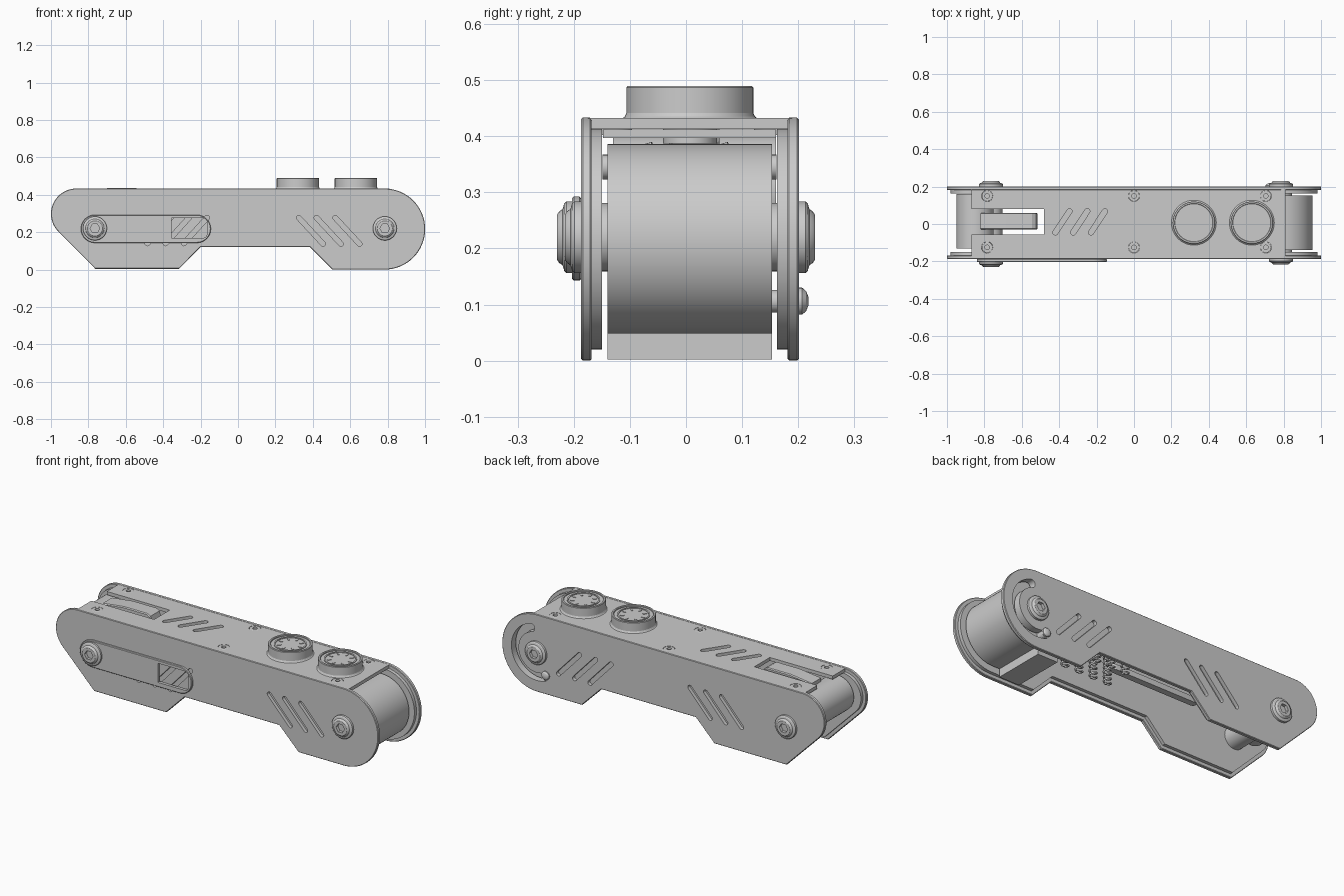
import bpy, bmesh, math
from mathutils import Matrix, Vector

if "Cube" in bpy.data.objects:
    bpy.data.objects.remove(bpy.data.objects["Cube"])

def select(ob):
    bpy.ops.object.select_all(action='DESELECT')
    ob.select_set(True)
    bpy.context.view_layer.objects.active = ob

def shade(ob):
    select(ob)
    bpy.ops.object.shade_smooth_by_angle(angle=math.radians(25))

def finish(bm, name):
    bmesh.ops.recalc_face_normals(bm, faces=bm.faces)
    me = bpy.data.meshes.new(name)
    bm.to_mesh(me); bm.free()
    ob = bpy.data.objects.new(name, me)
    bpy.context.collection.objects.link(ob)
    shade(ob)
    return ob

def prism(name, pts, a, b, axis='y', bevel=0):
    """Extrude a 2D outline from a to b along y (outline in xz) or z (outline in xy)."""
    bm = bmesh.new()
    place = (lambda p, d: (p[0], d, p[1])) if axis == 'y' else (lambda p, d: (p[0], p[1], d))
    lo = [bm.verts.new(place(p, a)) for p in pts]
    hi = [bm.verts.new(place(p, b)) for p in pts]
    caps = [bm.faces.new(lo), bm.faces.new(hi)]
    for i in range(len(pts)):
        j = (i + 1) % len(pts)
        bm.faces.new((lo[i], lo[j], hi[j], hi[i]))
    if bevel:
        bmesh.ops.recalc_face_normals(bm, faces=bm.faces)
        edges = list({e for f in caps for e in f.edges})
        bmesh.ops.bevel(bm, geom=edges, offset=bevel, segments=1, affect='EDGES', profile=0.5)
    return finish(bm, name)

def lathe(name, prof, loc, axis='+z', seg=40):
    """Revolve (radius, height) points; the first and last rings are capped."""
    bm = bmesh.new()
    rings = [[bm.verts.new((r * math.cos(2 * math.pi * k / seg), r * math.sin(2 * math.pi * k / seg), h))
              for k in range(seg)] for r, h in prof]
    for A, B in zip(rings, rings[1:]):
        for k in range(seg):
            j = (k + 1) % seg
            bm.faces.new((A[k], A[j], B[j], B[k]))
    bm.faces.new(rings[0]); bm.faces.new(rings[-1])
    ang = {'+z': 0, '+y': -math.pi / 2, '-y': math.pi / 2}[axis]
    bm.transform(Matrix.Translation(loc) @ Matrix.Rotation(ang, 4, 'X'))
    return finish(bm, name)

def cut(ob, cutters):
    for c in cutters:
        c.hide_render = True
        m = ob.modifiers.new('cut', 'BOOLEAN')
        m.operation, m.object, m.solver = 'DIFFERENCE', c, 'EXACT'
        select(ob)
        bpy.ops.object.modifier_apply(modifier=m.name)
        bpy.data.objects.remove(c)
    shade(ob)

def arc(c, r, a0, a1, n=16):
    return [(c[0] + r * math.cos(math.radians(a0 + (a1 - a0) * i / n)),
             c[1] + r * math.sin(math.radians(a0 + (a1 - a0) * i / n))) for i in range(n + 1)]

def pill(p, q, r, n=12):
    a = math.degrees(math.atan2(q[1] - p[1], q[0] - p[0]))
    return arc(q, r, a - 90, a + 90, n) + arc(p, r, a + 90, a + 270, n)

def rect(x0, x1, y0, y1):
    return [(x0, y0), (x1, y0), (x1, y1), (x0, y1)]

def inset(pts, d):
    """Mitred inward offset of a counter-clockwise outline."""
    out = []
    for i, p in enumerate(pts):
        p0, p1, p2 = Vector(pts[i - 1]), Vector(p), Vector(pts[(i + 1) % len(pts)])
        e1, e2 = (p1 - p0).normalized(), (p2 - p1).normalized()
        n1, n2 = Vector((-e1.y, e1.x)), Vector((-e2.y, e2.x))
        out.append(tuple(p1 + (n1 + n2) * d / (1 + n1.dot(n2))))
    return out

# Side plate outline
side = (arc((0.784, 0.2165), 0.2165, -90, 89.9, 32) + arc((-0.865, 0.298), 0.135, 90, 225, 20)
        + [(-0.763, 0.004), (-0.315, 0.004), (-0.2, 0.12), (0.385, 0.12), (0.505, 0)])
BOLTS = [(-0.765, 0.22), (0.785, 0.22)]

def slot_cutters(a, b):
    cs = [prism('slot_cutter', pill((x, 0.14), (x + 0.125, 0.277), 0.013), a, b) for x in (-0.485, -0.387, -0.29)]
    return cs + [prism('slot_cutter', pill((x, 0.277), (x + 0.13, 0.137), 0.013), a, b) for x in (0.325, 0.42, 0.52)]

def curved_cutter(a, b):
    c = BOLTS[1]
    end = lambda t: arc(c, 0.135, t, t, 1)[0]
    ring = (arc(c, 0.157, -115, 75, 36) + arc(end(75), 0.022, 75, 255, 8)[1:-1]
            + arc(c, 0.113, 75, -115, 36) + arc(end(-115), 0.022, 65, -115, 8)[1:-1])
    return [prism('curved_slot_cutter', ring, a, b)]

# Side plates: slotted outer skin plus a plain inset liner behind it
cut(prism('front_side_plate', side, -0.187, -0.168, bevel=0.003), slot_cutters(-0.2, -0.16))
cut(prism('back_side_plate', side, 0.181, 0.201, bevel=0.003), slot_cutters(0.17, 0.21) + curved_cutter(0.17, 0.21))
prism('front_liner', inset(side, 0.02), -0.168, -0.15)
cut(prism('back_liner', inset(side, 0.02), 0.162, 0.181), curved_cutter(0.15, 0.19))

# Top plate with lever opening, vents and screw holes; board underneath closes the vents
SCREWS = [(x, y) for x in (-0.785, 0, 0.705) for y in (-0.125, 0.15)]
top = prism('top_plate', rect(-0.87, 0.81, -0.175, 0.189), 0.413, 0.432, 'z')
cut(top, [prism('opening_cutter', rect(-0.9, -0.48, -0.057, 0.08), 0.4, 0.45, 'z')]
    + [prism('vent_cutter', pill((x, -0.045), (x + 0.075, 0.068), 0.014), 0.4, 0.45, 'z') for x in (-0.42, -0.325, -0.23)]
    + [prism('hole_cutter', arc(s, 0.03, 0, 345, 23), 0.4, 0.45, 'z') for s in SCREWS])
prism('inner_board', rect(-0.46, 0.76, -0.148, 0.16), 0.397, 0.412, 'z')
for i, s in enumerate(SCREWS):
    lathe(f'top_screw_{i}', [(0.029, 0), (0.029, 0.029), (0.027, 0.03), (0.012, 0.03), (0.012, 0.018)],
          (*s, 0.402), seg=24)

# Push buttons with decorated recessed caps
for i, x in enumerate((0.32, 0.63)):
    lathe(f'button_{i}', [(0.048, -0.045), (0.048, 0), (0.12, 0), (0.116, 0.003), (0.113, 0.009), (0.113, 0.055),
                          (0.111, 0.057), (0.103, 0.057), (0.101, 0.055), (0.101, 0.05), (0.084, 0.05),
                          (0.084, 0.054), (0.076, 0.054), (0.076, 0.05), (0.03, 0.05)],
          (x, 0.007, 0.432), seg=64)
    for k in range(8):
        t = k * math.pi / 4
        d = Vector((math.cos(t), math.sin(t)))
        c = Vector((x, 0.007))
        prism(f'button_{i}_mark_{k}', pill(c + d * 0.052, c + d * 0.064, 0.005, 5), 0.48, 0.485, 'z')

# Clip plate on the front with a window
clip = prism('front_clip', arc((-0.22, 0.2175), 0.075, -90, 90) + arc((-0.765, 0.2175), 0.075, 90, 270),
             -0.203, -0.187, bevel=0.003)
window = [(-0.355, 0.168)] + arc((-0.19, 0.193), 0.025, -90, 0, 6) + arc((-0.19, 0.25), 0.025, 0, 90, 6) + [(-0.355, 0.275)]
cut(clip, [prism('window_cutter', window, -0.22, -0.18)])

# Pivot bolts with flange and hex socket, and the shafts between the plates
for i, (x, z) in enumerate(BOLTS):
    for name, y, s in (('front', -0.201 if i == 0 else -0.187, -1), ('back', 0.201, 1)):
        b = lathe(f'{name}_bolt_{i}', [(0.064, 0), (0.064, 0.012), (0.06, 0.016), (0.05, 0.019), (0.046, 0.025),
                                       (0.04, 0.029)], (x, y, z), '+y' if s > 0 else '-y')
        cut(b, [prism('hex_cutter', arc((x, z), 0.026, 0, 300, 5), *sorted((y + s * 0.012, y + s * 0.05)))])
    lathe(f'shaft_{i}', [(0.061, 0), (0.061, 0.312)], (x, -0.15, z), '+y')

# Rounded swinging block at the right end, with its guide pin in the curved slot
prism('end_block', arc((0.785, 0.217), 0.169, -90, 180, 48)
      + [(0.616, 0.06), (0.616, 0.002), (0.74, 0.002), (0.74, 0.048)], -0.14, 0.153)
lathe('guide_pin', [(0.02, 0), (0.02, 0.047), (0.024, 0.048), (0.024, 0.057), (0.018, 0.064), (0.008, 0.068)],
      (0.728, 0.15, 0.106), '+y', 24)
lathe('block_stop', [(0.022, 0), (0.022, 0.31)], (0.66, -0.149, 0.345), '+y', 24)

# Barrel at the left end and the lever in the top opening
lathe('left_barrel', [(0.1, 0), (0.1, 0.29)], (-0.85, -0.13, 0.305), '+y', 48)
prism('lever', [(-0.82, 0.2), (-0.72, 0.17), (-0.55, 0.3), (-0.515, 0.39), (-0.525, 0.425), (-0.545, 0.436),
                (-0.69, 0.436), (-0.82, 0.42)], -0.03, 0.06, bevel=0.005)

# Contact springs and rods under the board
def spring(name, x, y, z0, z1, r=0.018, turns=9):
    cu = bpy.data.curves.new(name, 'CURVE')
    cu.dimensions, cu.bevel_depth, cu.bevel_resolution = '3D', 0.005, 1
    n = turns * 12
    sp = cu.splines.new('POLY')
    sp.points.add(n)
    for i, p in enumerate(sp.points):
        a = i * math.pi / 6
        p.co = (x + r * math.cos(a), y + r * math.sin(a), z0 + (z1 - z0) * i / n, 1)
    ob = bpy.data.objects.new(name, cu)
    bpy.context.collection.objects.link(ob)
    select(ob)
    bpy.ops.object.convert(target='MESH')

for i, x in enumerate((0.12, 0.21, 0.3, 0.39)):
    for side_name, y in (('front', -0.06), ('back', 0.075)):
        spring(f'{side_name}_spring_{i}', x, y, 0.15, 0.385)
for name, y in (('front_rod', -0.09), ('back_rod', 0.1)):
    prism(name, pill((-0.45, y), (0.05, y), 0.018), 0.27, 0.3, 'z')
